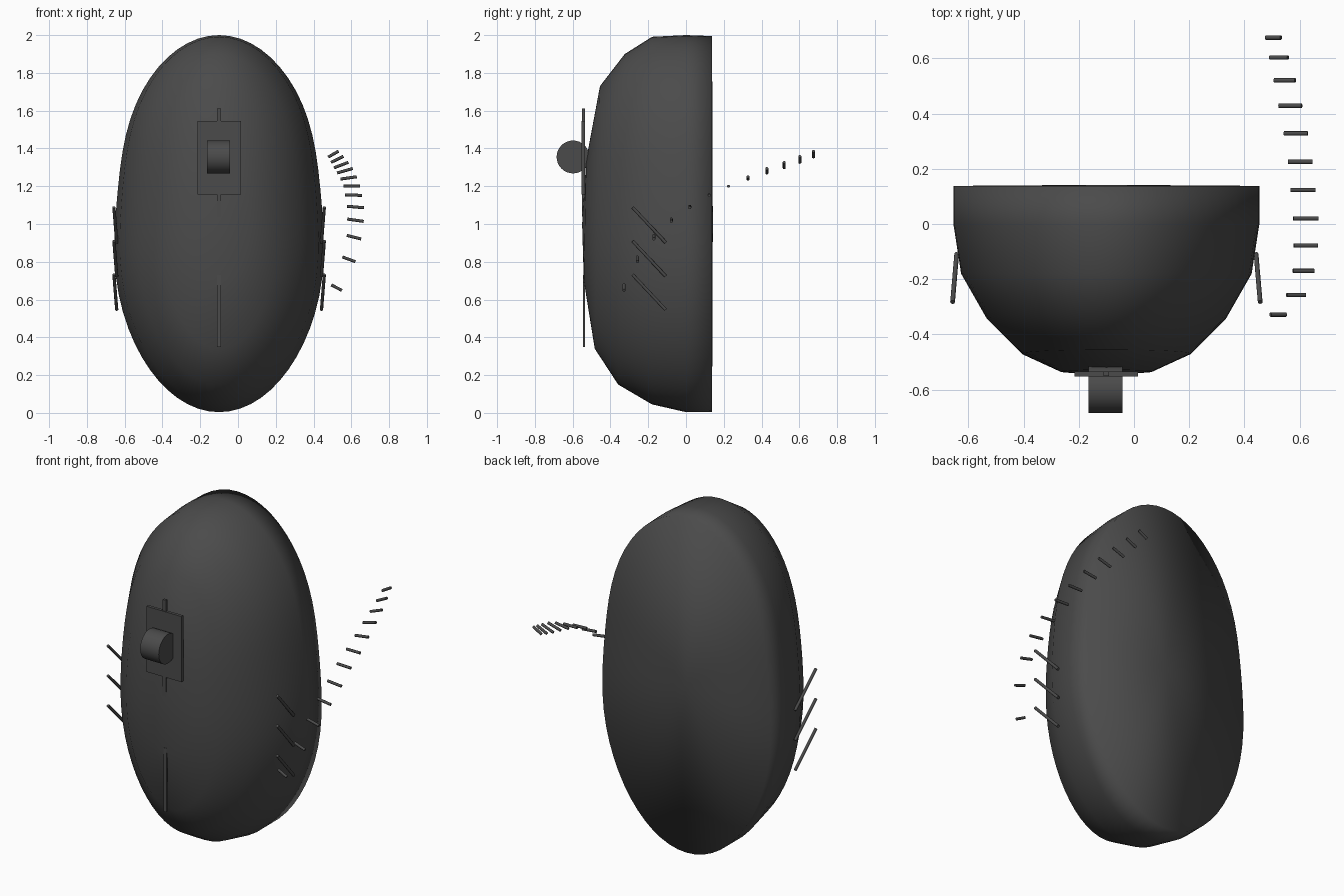
import bpy, bmesh, math
from mathutils import Vector

if "Cube" in bpy.data.objects:
    bpy.data.objects.remove(bpy.data.objects["Cube"])

CX = -0.1  # centre line of the body

dark = bpy.data.materials.new("dark_grey")
dark.diffuse_color = (0.07, 0.07, 0.07, 1)
dark.use_nodes = True
dark.node_tree.nodes["Principled BSDF"].inputs["Base Color"].default_value = dark.diffuse_color


def finish(ob, name, angle=None):
    ob.name = name
    ob.data.materials.append(dark)
    if angle:
        bpy.ops.object.select_all(action='DESELECT')
        ob.select_set(True)
        bpy.context.view_layer.objects.active = ob
        bpy.ops.object.shade_smooth_by_angle(angle=math.radians(angle))
    return ob


def box(name, lo, hi):
    lo, hi = Vector(lo), Vector(hi)
    bpy.ops.mesh.primitive_cube_add(size=1, location=(lo + hi) / 2)
    ob = bpy.context.object
    ob.scale = hi - lo
    return finish(ob, name)


def rod(name, a, b, radius):
    a, b = Vector(a), Vector(b)
    bpy.ops.mesh.primitive_cylinder_add(vertices=12, radius=radius, depth=(b - a).length,
                                        location=(a + b) / 2)
    ob = bpy.context.object
    ob.rotation_euler = (b - a).to_track_quat('Z', 'Y').to_euler()
    return finish(ob, name, 40)


# Body: egg-shaped rings from the flat base to the crown, pinched at the waist
RINGS = [  # y, half width, half height, centre z
    (0.138, 0.58, 0.995, 1.0), (0.0, 0.58, 0.998, 1.002), (-0.18, 0.552, 0.973, 1.018),
    (-0.342, 0.455, 0.875, 1.025), (-0.470, 0.322, 0.695, 1.035), (-0.535, 0.175, 0.32, 1.02)]
N = 64
bm = bmesh.new()
loops = []
for y, rx, rz, cz in RINGS:
    loop = []
    for i in range(N):
        t = 2 * math.pi * i / N
        z = cz + rz * math.cos(t)
        pinch = 1 - 0.06 * math.exp(-((z - 1.17) / 0.42) ** 2)
        tilt = 0.02 * (z - 1) if y < -0.2 else 0
        loop.append(bm.verts.new((CX + rx * math.sin(t) * pinch, y + tilt, z)))
    loops.append(loop)
for a, b in zip(loops, loops[1:]):
    for i in range(N):
        j = (i + 1) % N
        bm.faces.new((a[i], a[j], b[j], b[i]))
for loop, y in ((loops[0], 0.142), (loops[-1], -0.55)):
    pole = bm.verts.new((CX, y, 1.0))
    for i in range(N):
        bm.faces.new((loop[i], loop[(i + 1) % N], pole))
bmesh.ops.recalc_face_normals(bm, faces=bm.faces)
me = bpy.data.meshes.new("body")
bm.to_mesh(me)
bm.free()
for p in me.polygons:
    p.use_smooth = True
body = bpy.data.objects.new("body", me)
bpy.context.collection.objects.link(body)
finish(body, "body")

# Scroll wheel and its plate
box("wheel_plate", (CX - 0.115, -0.553, 1.155), (CX + 0.115, -0.535, 1.545))
bpy.ops.mesh.primitive_cylinder_add(vertices=32, radius=0.087, depth=0.122,
                                    location=(CX - 0.003, -0.598, 1.355),
                                    rotation=(0, math.pi / 2, 0))
finish(bpy.context.object, "scroll_wheel", 40)

# Button split and lower seam strips
box("button_split", (CX - 0.01, -0.55, 1.04), (CX + 0.01, -0.535, 1.612))
box("lower_seam", (CX - 0.01, -0.545, 0.35), (CX + 0.01, -0.535, 0.73))

# Slanted grip ribs on both sides
for side, label in ((-1, "left"), (1, "right")):
    for k in range(3):
        z = 0.995 - 0.178 * k
        rod(f"grip_{label}_{k + 1}", (CX + side * 0.557, -0.283, z + 0.093),
            (CX + side * 0.542, -0.108, z - 0.093), 0.0085)

# Arc of small bars beside the body: x, y, z, length along x, slope in degrees
BARS = [
    (.505, .675, 1.37, .055, 30), (.525, .603, 1.342, .066, 26), (.546, .52, 1.312, .076, 21),
    (.566, .428, 1.282, .083, 16), (.586, .328, 1.244, .086, 8), (.602, .225, 1.2, .089, 0),
    (.612, .123, 1.153, .09, -2), (.622, .02, 1.09, .09, -5), (.622, -.078, 1.02, .087, -8),
    (.614, -.17, .93, .076, -14), (.587, -.257, .813, .068, -20), (.522, -.328, .663, .056, -28)]
for n, (x, y, z, length, deg) in enumerate(BARS):
    d = Vector((length / 2, 0, length / 2 * math.tan(math.radians(deg))))
    c = Vector((x, y, z))
    rod(f"side_bar_{n + 1}", c - d, c + d, 0.008)
